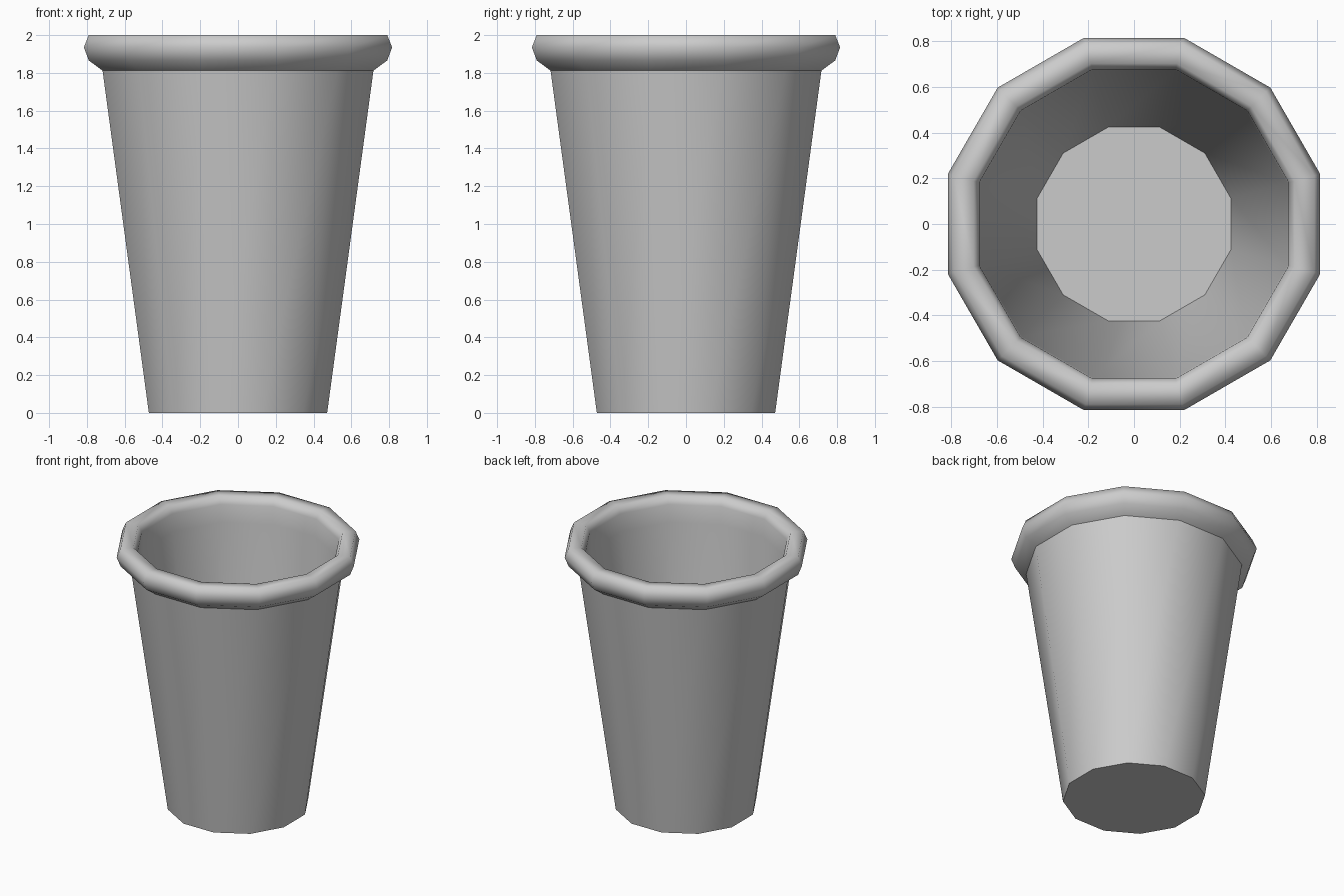
import bpy, bmesh
from math import pi, cos, sin

if "Cube" in bpy.data.objects:
    bpy.data.objects.remove(bpy.data.objects["Cube"])

SIDES = 12
CORNER = 1 / cos(pi / SIDES)  # flat-to-corner radius

# Wall section: (distance to flat side, height, sharp ring)
profile = [
    (0.472, 0.0, True),                                        # base edge
    (0.717, 1.812, True),                                      # under the rim
    (0.79, 1.866, False), (0.816, 1.935, False), (0.79, 2.0, False),
    (0.703, 2.0, False), (0.678, 1.945, False),                # rolled rim
    (0.672, 1.812, False),                                     # inner wall top
    (0.424, 0.04, True),                                       # floor edge
]

bm = bmesh.new()
rings = []
for r, z, _ in profile:
    ring = []
    for i in range(SIDES):
        a = (i + 0.5) * 2 * pi / SIDES
        ring.append(bm.verts.new((r * CORNER * cos(a), r * CORNER * sin(a), z)))
    rings.append(ring)

# Walls and rim
for lower, upper in zip(rings, rings[1:]):
    for i in range(SIDES):
        j = (i + 1) % SIDES
        bm.faces.new((lower[i], lower[j], upper[j], upper[i]))

# Underside and inner floor
bm.faces.new(rings[0][::-1])
bm.faces.new(rings[-1])
for f in bm.faces:
    f.smooth = True

# Keep base, rim and floor creases sharp
for ring, (_, _, sharp) in zip(rings, profile):
    if sharp:
        for i in range(SIDES):
            bm.edges.get((ring[i], ring[(i + 1) % SIDES])).smooth = False

mesh = bpy.data.meshes.new("cup")
bm.to_mesh(mesh)
bm.free()
cup = bpy.data.objects.new("cup", mesh)
bpy.context.collection.objects.link(cup)
